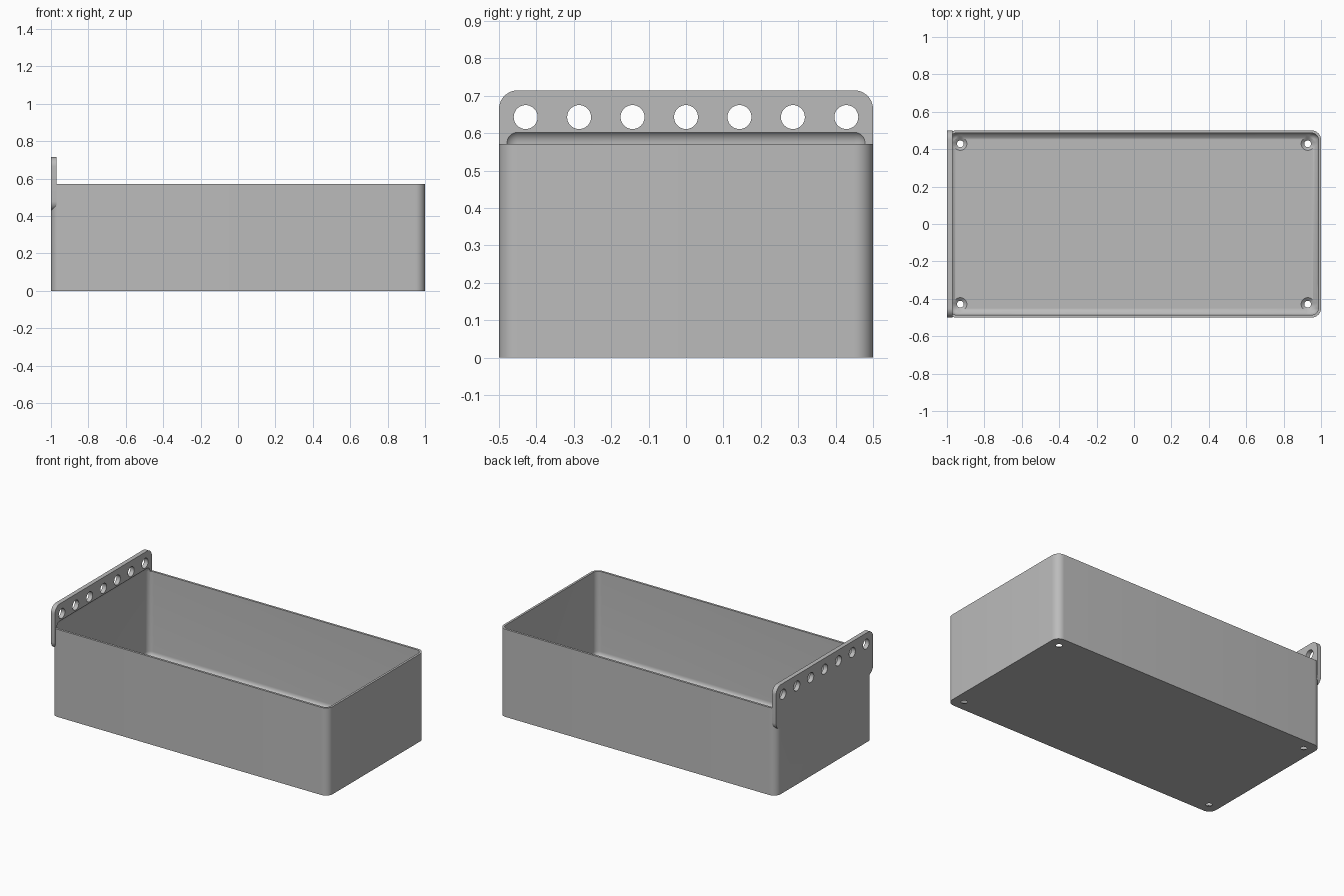
import bpy, bmesh
from math import radians
from mathutils import Matrix, Vector

cube = bpy.data.objects.get("Cube")
if cube:
    bpy.data.objects.remove(cube)

U = 1 / 14             # design unit: hole pitch is two units
WALL = 0.2 * U
RADIUS = 0.7 * U
INNER = RADIUS - WALL
RIM = 8 * U

grey = bpy.data.materials.new("plain grey")
grey.use_nodes = True
COLOUR = (0.5, 0.5, 0.5, 1)
grey.diffuse_color = COLOUR
grey.node_tree.nodes["Principled BSDF"].inputs["Base Color"].default_value = COLOUR


def finish(name, bm, cutter):
    mesh = bpy.data.meshes.new(name)
    bm.to_mesh(mesh)
    bm.free()
    mesh.materials.append(grey)
    obj = bpy.data.objects.new(name, mesh)
    bpy.context.collection.objects.link(obj)
    obj.hide_render = cutter
    return obj


def rounded_box(name, low, high, radius, axis=None, cutter=True):
    """Box with rounded edges along one axis, or along all of them."""
    low, high = Vector(low), Vector(high)
    bm = bmesh.new()
    bmesh.ops.create_cube(bm, size=1)
    bmesh.ops.scale(bm, vec=high - low, verts=bm.verts)
    bmesh.ops.translate(bm, vec=(low + high) / 2, verts=bm.verts)
    edges = [e for e in bm.edges if axis is None
             or abs((e.verts[0].co - e.verts[1].co)[axis]) > 1e-4]
    bmesh.ops.bevel(bm, geom=edges, offset=radius, offset_type='OFFSET',
                    segments=10, profile=0.5, affect='EDGES')
    return finish(name, bm, cutter)


def cone(bm, r1, r2, depth, matrix):
    bmesh.ops.create_cone(bm, cap_ends=True, segments=40, radius1=r1,
                          radius2=r2, depth=depth, matrix=matrix)


def boolean(obj, other, operation):
    mod = obj.modifiers.new(other.name, 'BOOLEAN')
    mod.object = other
    mod.operation = operation
    mod.solver = 'EXACT'


# Outer shell and hanging plate
tray = rounded_box("tray", (-1, -0.5, 0), (1, 0.5, RIM), RADIUS, 2, False)
plate = rounded_box("hanging_plate", (-1, -0.5, 6 * U),
                    (-1 + 0.4 * U, 0.5, 10 * U), RADIUS, 0)

# Filleted inside, reaching a little above the rim into the plate
cavity = rounded_box("cavity_cutter", (-1 + WALL, -0.5 + WALL, WALL),
                     (1 - WALL, 0.5 - WALL, RIM + INNER + 0.002), INNER)

# Row of round holes through the plate
bm = bmesh.new()
for i in range(-3, 4):
    cone(bm, 0.032, 0.032, 0.2, Matrix.Translation((-1, i * 2 * U, 9 * U))
         @ Matrix.Rotation(radians(90), 4, 'Y'))
plate_holes = finish("plate_hole_cutter", bm, True)

# Countersunk screw holes in the floor corners
bm = bmesh.new()
sinks = bmesh.new()
for x in (-13 * U, 13 * U):
    for y in (-6 * U, 6 * U):
        cone(bm, 0.018, 0.018, 0.1, Matrix.Translation((x, y, 0)))
        cone(sinks, 0.018, 0.054, 0.03, Matrix.Translation((x, y, 0.015)))
screw_holes = finish("screw_hole_cutter", bm, True)
countersinks = finish("countersink_cutter", sinks, True)

boolean(tray, plate, 'UNION')
for cut in (cavity, plate_holes, screw_holes, countersinks):
    boolean(tray, cut, 'DIFFERENCE')

# Bake the cuts, drop the helpers and smooth the rounded edges
bpy.ops.object.select_all(action='DESELECT')
bpy.context.view_layer.objects.active = tray
tray.select_set(True)
bpy.ops.object.convert(target='MESH')
for helper in (plate, cavity, plate_holes, screw_holes, countersinks):
    bpy.data.objects.remove(helper)
bpy.ops.object.shade_smooth_by_angle(angle=radians(30))
